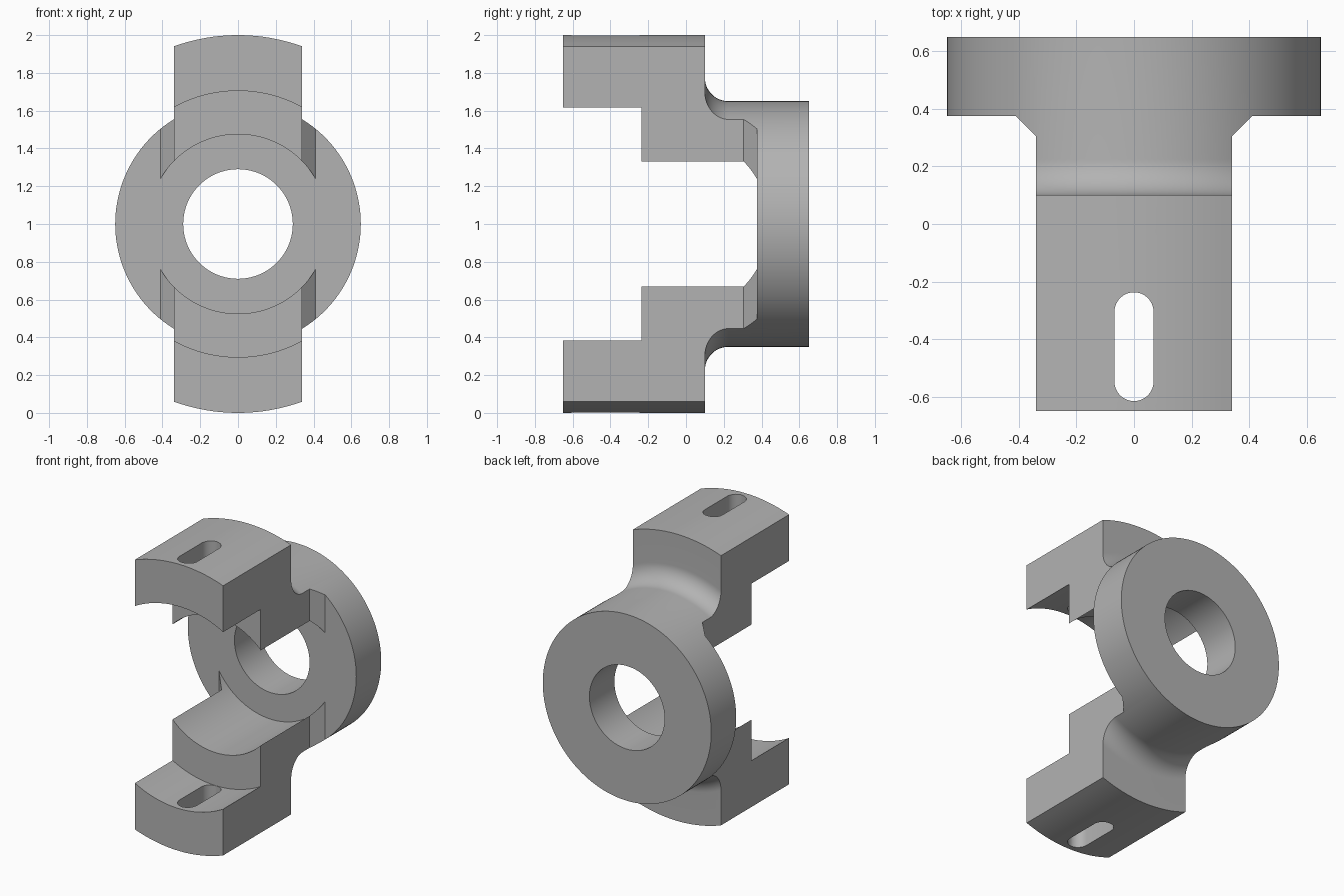
import bpy, bmesh, math
from mathutils import Vector, Matrix

if "Cube" in bpy.data.objects:
    bpy.data.objects.remove(bpy.data.objects["Cube"], do_unlink=True)

grey = bpy.data.materials.new("plain grey")
grey.use_nodes = True
colour = (0.45, 0.45, 0.45, 1)
grey.diffuse_color = colour
grey.node_tree.nodes["Principled BSDF"].inputs["Base Color"].default_value = colour


def make_object(name, bm):
    bmesh.ops.recalc_face_normals(bm, faces=bm.faces)
    mesh = bpy.data.meshes.new(name)
    bm.to_mesh(mesh)
    bm.free()
    mesh.materials.append(grey)
    obj = bpy.data.objects.new(name, mesh)
    bpy.context.collection.objects.link(obj)
    return obj


def revolve(name, profile, steps=144):
    """Turn a closed (y, radius) profile around the horizontal y axis at z = 1."""
    bm = bmesh.new()
    rings = []
    for i in range(steps):
        turn = Matrix.Rotation(math.tau * i / steps, 3, 'Y')
        rings.append([bm.verts.new(turn @ Vector((0, y, r)) + Vector((0, 0, 1)))
                      for y, r in profile])
    n = len(profile)
    for i in range(steps):
        a, b = rings[i], rings[(i + 1) % steps]
        for j in range(n):
            k = (j + 1) % n
            bm.faces.new((a[j], a[k], b[k], b[j]))
    return make_object(name, bm)


def prism(name, outline):
    """Extrude a plan outline vertically past the whole part."""
    bm = bmesh.new()
    base = bm.faces.new([bm.verts.new((x, y, -0.2)) for x, y in outline])
    grown = bmesh.ops.extrude_face_region(bm, geom=[base])["geom"]
    verts = [v for v in grown if isinstance(v, bmesh.types.BMVert)]
    bmesh.ops.translate(bm, verts=verts, vec=(0, 0, 2.4))
    return make_object(name, bm)


def arc(cx, cy, r, start, end, steps=16):
    return [(cx + r * math.cos(math.radians(start + (end - start) * i / steps)),
             cy + r * math.sin(math.radians(start + (end - start) * i / steps)))
            for i in range(steps + 1)]


# Stepped bore, flange and filleted shoulder, as one turned body
profile = [(-0.65, 1.0), (0.1, 1.0)]
profile += arc(0.225, 0.775, 0.125, 180, 270)
profile += [(0.65, 0.65), (0.65, 0.29), (0.375, 0.29), (0.375, 0.475),
            (-0.235, 0.475), (-0.235, 0.705), (-0.65, 0.705)]
body = revolve("flanged_fork_body", profile)

# Plan outline that trims the turned body to two arms with chamfered roots
half = [(0.34, -0.8), (0.34, 0.305), (0.41, 0.375), (0.8, 0.375), (0.8, 0.8)]
trim = prism("arm_trim_cutter", half + [(-x, y) for x, y in reversed(half)])

# Rounded slot through both arms
slot = prism("slot_cutter", arc(0, -0.305, 0.068, 0, 180) + arc(0, -0.547, 0.068, 180, 360))

for cutter, operation in ((trim, 'INTERSECT'), (slot, 'DIFFERENCE')):
    mod = body.modifiers.new(cutter.name, 'BOOLEAN')
    mod.object = cutter
    mod.operation = operation
    mod.solver = 'EXACT'
    bpy.context.view_layer.objects.active = body
    bpy.ops.object.modifier_apply(modifier=mod.name)
    bpy.data.objects.remove(cutter, do_unlink=True)

bpy.ops.object.select_all(action='DESELECT')
body.select_set(True)
bpy.context.view_layer.objects.active = body
bpy.ops.object.shade_smooth_by_angle(angle=math.radians(25))
